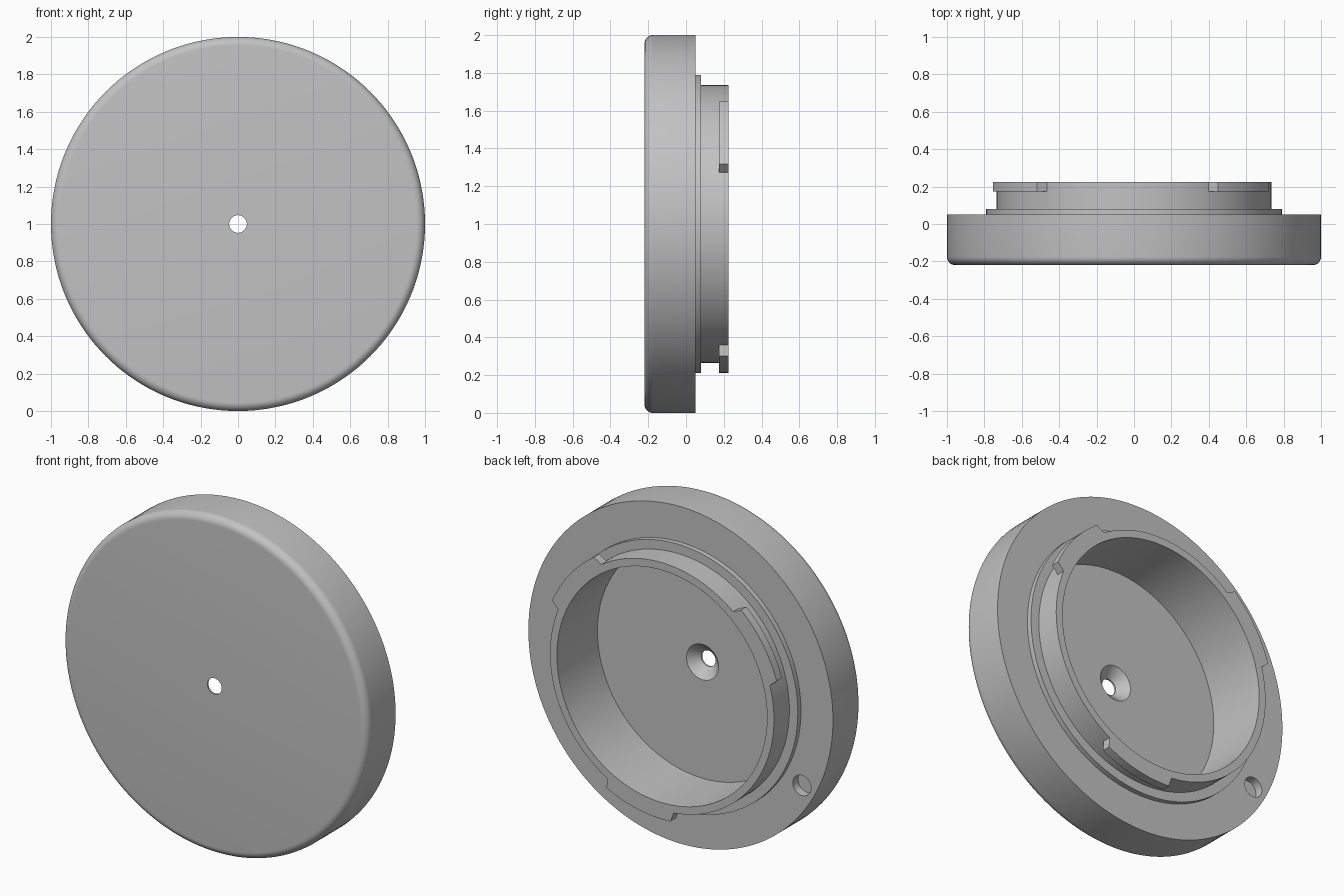
import bpy, bmesh
from math import sin, cos, pi, radians
from mathutils import Matrix, Vector

cube = bpy.data.objects.get("Cube")
if cube:
    bpy.data.objects.remove(cube, do_unlink=True)

CENTRE = Vector((0, 0, 1))
SEGMENTS = 144

grey = bpy.data.materials.new("mid grey")
grey.use_nodes = True
grey.diffuse_color = (0.54, 0.54, 0.54, 1)
grey.node_tree.nodes["Principled BSDF"].inputs["Base Color"].default_value = grey.diffuse_color


def make_object(name, bm):
    bmesh.ops.recalc_face_normals(bm, faces=bm.faces)
    mesh = bpy.data.meshes.new(name)
    bm.to_mesh(mesh)
    bm.free()
    mesh.materials.append(grey)
    obj = bpy.data.objects.new(name, mesh)
    bpy.context.collection.objects.link(obj)
    return obj


def smooth(obj):
    bpy.ops.object.select_all(action='DESELECT')
    obj.select_set(True)
    bpy.context.view_layer.objects.active = obj
    bpy.ops.object.shade_smooth_by_angle(angle=radians(28))


def lathe(name, profile):
    """Turn a closed (radius, y) outline around the y axis."""
    bm = bmesh.new()
    verts = [bm.verts.new((r, y, 1)) for r, y in profile]
    edges = [bm.edges.new((v, verts[i - 1])) for i, v in enumerate(verts)]
    bmesh.ops.spin(bm, geom=verts + edges, cent=CENTRE, axis=(0, 1, 0),
                   angle=2 * pi, steps=SEGMENTS, use_duplicate=False)
    bmesh.ops.remove_doubles(bm, verts=bm.verts, dist=1e-5)
    return make_object(name, bm)


# Cap body: rounded front rim, stepped rear collar, bored inside, countersunk hole
front, flange, step, rear, floor = -0.22, 0.05, 0.08, 0.225, -0.155
fillet = 0.045
rim = [(1 - fillet + fillet * sin(k * pi / 16), front + fillet - fillet * cos(k * pi / 16))
       for k in range(9)]
profile = [(0.047, front)] + rim + [
    (1, flange), (0.79, flange), (0.79, step), (0.735, step), (0.735, rear),
    (0.69, rear), (0.69, floor), (0.105, floor), (0.047, floor - 0.055)]
body = lathe("cap_body", profile)

# Shallow round pocket in the rear flange
pocket_angle = radians(209)
bm = bmesh.new()
bmesh.ops.create_cone(
    bm, cap_ends=True, segments=48, radius1=0.06, radius2=0.06, depth=0.1,
    matrix=Matrix.Translation((0.91 * cos(pocket_angle), flange, 1 + 0.91 * sin(pocket_angle)))
    @ Matrix.Rotation(pi / 2, 4, 'X'))
cutter = make_object("pocket_cutter", bm)
cutter.hide_render = True
cut = body.modifiers.new("pocket", 'BOOLEAN')
cut.operation = 'DIFFERENCE'
cut.solver = 'EXACT'
cut.object = cutter
bpy.context.view_layer.objects.active = body
bpy.ops.object.modifier_apply(modifier=cut.name)
bpy.data.objects.remove(cutter, do_unlink=True)
smooth(body)


# Bayonet lugs: curved bars with slanted ends on the rear collar
def lug(name, middle):
    bm = bmesh.new()
    steps = 16
    outline = []
    for radius, half in ((0.733, 17.7), (0.788, 15.8)):
        arc = [radians(middle - half + 2 * half * k / steps) for k in range(steps + 1)]
        outline.append([(radius * cos(a), radius * sin(a)) for a in arc])
    rings = [[bm.verts.new((x, y, 1 + z)) for x, z in arc]
             for y in (0.175, rear) for arc in outline]
    inner_low, outer_low, inner_high, outer_high = rings
    loop = [inner_low, outer_low, outer_high, inner_high]
    for i, a in enumerate(loop):
        b = loop[(i + 1) % len(loop)]
        for k in range(steps):
            bm.faces.new((a[k], a[k + 1], b[k + 1], b[k]))
    for k in (0, steps):
        bm.faces.new([ring[k] for ring in loop])
    smooth(make_object(name, bm))


for name, middle in (("left_lug", 39.5), ("right_lug", 147), ("bottom_lug", -78.3)):
    lug(name, middle)
